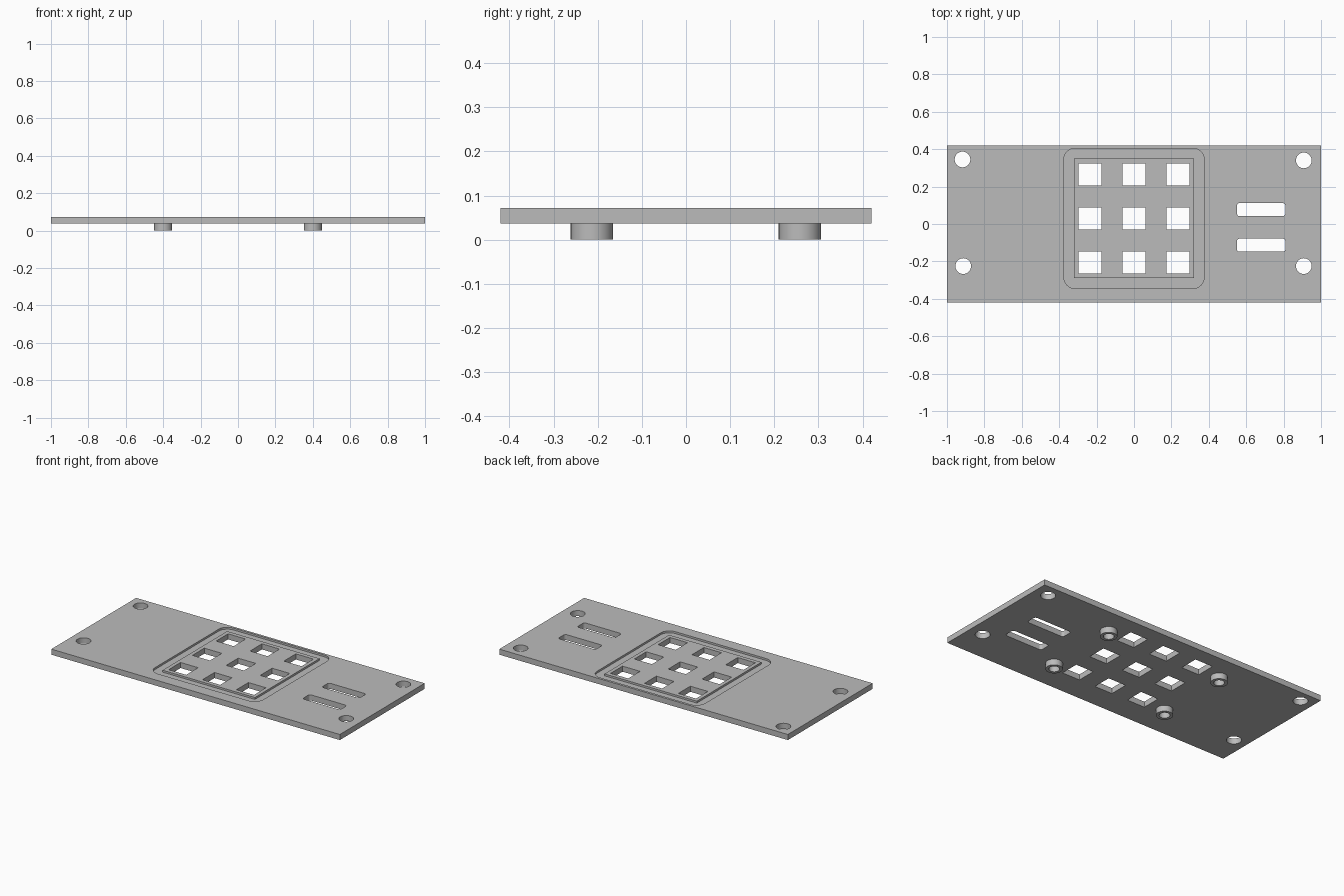
import bpy
import math

cube = bpy.data.objects.get("Cube")
if cube:
    bpy.data.objects.remove(cube)

BOTTOM, TOP = 0.037, 0.072
MID_Y = 0.03

grey = bpy.data.materials.new("plain grey")
grey.use_nodes = True
COLOUR = (0.5, 0.5, 0.5, 1)
grey.diffuse_color = COLOUR
grey.node_tree.nodes["Principled BSDF"].inputs["Base Color"].default_value = COLOUR


def prism(name, outline, z0, z1):
    """Closed solid with the given outline between two heights."""
    n = len(outline)
    verts = [(x, y, z) for z in (z0, z1) for x, y in outline]
    faces = [tuple(reversed(range(n))), tuple(range(n, 2 * n))]
    faces += [(i, (i + 1) % n, n + (i + 1) % n, n + i) for i in range(n)]
    mesh = bpy.data.meshes.new(name)
    mesh.from_pydata(verts, [], faces)
    mesh.materials.append(grey)
    obj = bpy.data.objects.new(name, mesh)
    bpy.context.collection.objects.link(obj)
    return obj


def rect(cx, cy, a, b, r=0.0, steps=6):
    """Rectangle outline with half sizes a, b and corner radius r."""
    if r == 0:
        return [(cx + a * i, cy + b * j) for i, j in ((1, 1), (-1, 1), (-1, -1), (1, -1))]
    points = []
    for q, (i, j) in enumerate(((1, 1), (-1, 1), (-1, -1), (1, -1))):
        for s in range(steps + 1):
            t = math.pi / 2 * (q + s / steps)
            points.append((cx + i * (a - r) + r * math.cos(t),
                           cy + j * (b - r) + r * math.sin(t)))
    return points


def circle(cx, cy, r, n=32):
    return [(cx + r * math.cos(2 * math.pi * k / n),
             cy + r * math.sin(2 * math.pi * k / n)) for k in range(n)]


def cut(target, cutter):
    """Subtract the cutter from the target and discard it."""
    mod = target.modifiers.new("cut", "BOOLEAN")
    mod.operation = "DIFFERENCE"
    mod.solver = "EXACT"
    mod.object = cutter
    bpy.context.view_layer.objects.active = target
    bpy.ops.object.modifier_apply(modifier=mod.name)
    bpy.data.objects.remove(cutter)


def smooth(obj):
    bpy.ops.object.select_all(action="DESELECT")
    obj.select_set(True)
    bpy.context.view_layer.objects.active = obj
    bpy.ops.object.shade_smooth_by_angle(angle=math.radians(30))


# Plate
plate = prism("plate", rect(0, 0, 1, 0.42), BOTTOM, TOP)

# Shallow groove around the key field
groove = prism("groove_cutter", rect(0, MID_Y, 0.375, 0.375, 0.06), TOP - 0.012, TOP + 0.05)
cut(groove, prism("groove_core", rect(0, MID_Y, 0.32, 0.32), 0, TOP + 0.1))
cut(plate, groove)

# Key openings, slots and corner screw holes
openings = [rect(i * 0.235, MID_Y + j * 0.235, 0.061, 0.059)
            for i in (-1, 0, 1) for j in (-1, 0, 1)]
openings += [rect(0.68, y, 0.13, 0.035, 0.015) for y in (0.077, -0.113)]
openings += [circle(x, y, 0.042) for x, y in
             ((-0.917, 0.345), (0.908, 0.34), (-0.913, -0.225), (0.908, -0.225))]
for outline in openings:
    cut(plate, prism("opening_cutter", outline, 0, TOP + 0.05))
smooth(plate)

# Hollow standoffs underneath
for side, x in (("right", -0.4), ("left", 0.4)):
    for end, y in (("front", -0.213), ("back", 0.258)):
        post = prism(f"standoff_{end}_{side}", circle(x, y, 0.048), 0, BOTTOM)
        cut(post, prism("bore_cutter", circle(x, y, 0.03), -0.05, BOTTOM - 0.002))
        smooth(post)
